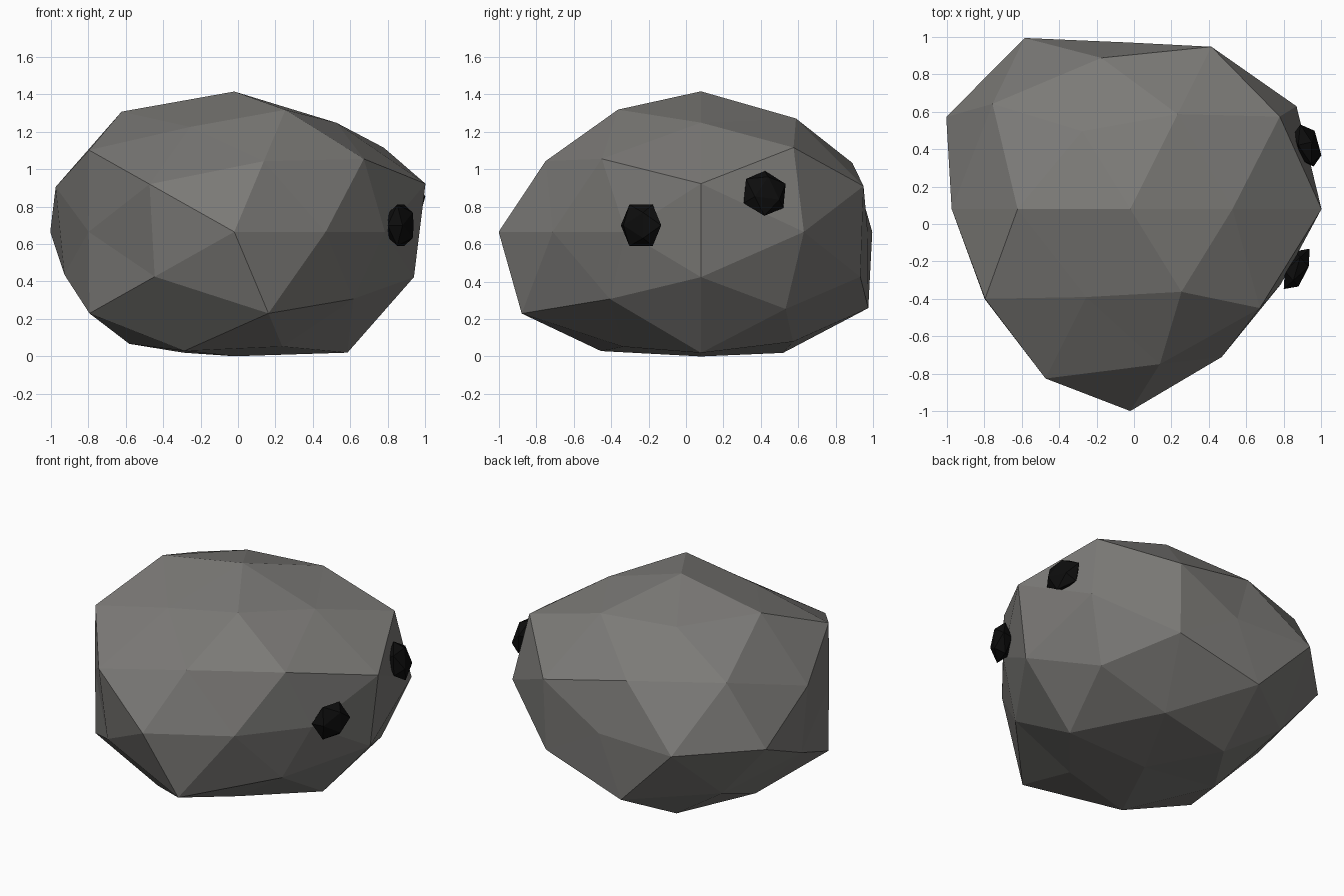
import bpy, bmesh, math
from mathutils import Matrix, Vector

cube = bpy.data.objects.get("Cube")
if cube:
    bpy.data.objects.remove(cube, do_unlink=True)


def make_material(name, colour):
    mat = bpy.data.materials.new(name)
    mat.use_nodes = True
    mat.diffuse_color = colour
    bsdf = mat.node_tree.nodes["Principled BSDF"]
    bsdf.inputs["Base Color"].default_value = colour
    bsdf.inputs["Roughness"].default_value = 0.9
    return mat


def add_object(name, bm, mat):
    mesh = bpy.data.meshes.new(name)
    bmesh.ops.recalc_face_normals(bm, faces=bm.faces)
    bm.to_mesh(mesh)
    bm.free()
    mesh.materials.append(mat)
    obj = bpy.data.objects.new(name, mesh)
    bpy.context.collection.objects.link(obj)
    return obj


stone_grey = make_material("stone grey", (0.2, 0.195, 0.185, 1))
eye_black = make_material("eye black", (0.004, 0.004, 0.004, 1))

# Stone body: a sphere with its poles at front and back, each vertex pushed in or out.
# One row per ring from front to back, each counted around from the +x side.
push_rings = [
    [1.08],
    [0.93, 0.975, 1.065, 1.0, 1.125],
    [1.007, 0.895, 0.915, 1.015, 0.925],
    [0.9, 0.99, 1.073, 1.07, 0.93],
    [1.075, 0.93, 0.968, 1.025, 1.004, 0.955, 0.955, 0.858, 1.03, 1.01],
    [1.105, 0.93, 1.1, 0.98, 1.01],
    [1.045, 0.965, 1.07, 0.97, 0.935],
    [1.02, 0.95, 1.075, 1.05, 1.0],
    [0.89],
]


def ring_order(vert):
    angle = round(math.degrees(math.atan2(vert.co.z, vert.co.x))) % 360
    return (round(vert.co.y, 2), angle)


body = bmesh.new()
bmesh.ops.create_icosphere(body, subdivisions=2, radius=1)
bmesh.ops.rotate(body, verts=body.verts, matrix=Matrix.Rotation(math.pi / 2, 3, "X"))
pushes = [push for ring in push_rings for push in ring]
for vert, push in zip(sorted(body.verts, key=ring_order), pushes):
    vert.co = vert.co.normalized() * push
bmesh.ops.scale(body, verts=body.verts, vec=(1, 1, 0.775))
bmesh.ops.translate(body, verts=body.verts, vec=(-0.02, 0.08, 0.665))
add_object("stone_body", body, stone_grey)


def add_eye(name, centre, outward, radius, spin):
    """Flattened gem whose six-sided outline faces outward."""
    bm = bmesh.new()
    bmesh.ops.create_icosphere(bm, subdivisions=1, radius=radius)
    bm.faces.ensure_lookup_table()
    axis = bm.faces[0].normal.copy()
    rim = min(bm.verts, key=lambda v: abs(v.co.dot(axis))).co
    side = (rim - axis * rim.dot(axis)).normalized()
    to_local = Matrix((side, axis.cross(side), axis))
    z_axis = Vector(outward).normalized()
    x_axis = Vector((0, 0, 1)).cross(z_axis).normalized()
    to_world = Matrix((x_axis, z_axis.cross(x_axis), z_axis)).transposed()
    flatten = Matrix.Diagonal((1, 1, 0.5))
    turn = Matrix.Rotation(spin, 3, "Z")
    for vert in bm.verts:
        vert.co = to_world @ turn @ flatten @ to_local @ vert.co + Vector(centre)
    add_object(name, bm, eye_black)


# Eyes on the +x side
add_eye("front_eye", (0.87, -0.24, 0.7), (0.87, -0.45, 0), 0.13, 0)
add_eye("back_eye", (0.925, 0.42, 0.87), (0.9, 0.28, 0.25), 0.13, 0.4)
